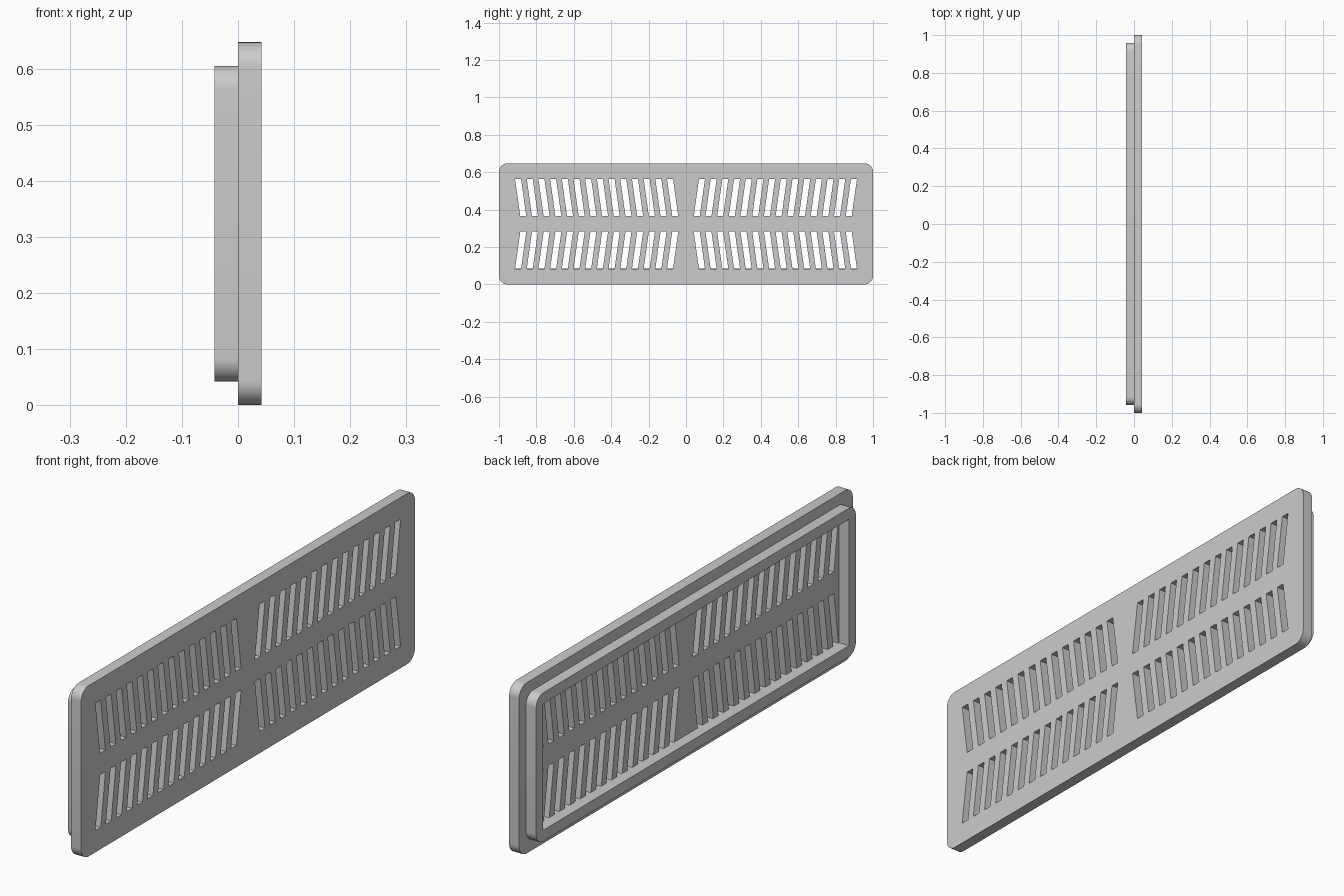
import bpy, bmesh, math

if "Cube" in bpy.data.objects:
    bpy.data.objects.remove(bpy.data.objects["Cube"], do_unlink=True)

THICK = 0.042          # thickness of the plate, the rim and the rim wall
HALF_W, HALF_H = 1.0, 0.3235
MID_Z = HALF_H

grey = bpy.data.materials.new("light grey")
grey.use_nodes = True
grey.diffuse_color = (0.6, 0.6, 0.6, 1)
grey.node_tree.nodes["Principled BSDF"].inputs["Base Color"].default_value = (0.6, 0.6, 0.6, 1)


def rounded_rect(w, h, r, steps=10):
    """Outline of a rectangle with half sizes w, h and corner radius r."""
    pts = []
    for quarter, (sx, sy) in enumerate([(1, 1), (-1, 1), (-1, -1), (1, -1)]):
        for i in range(steps + 1):
            a = (quarter + i / steps) * math.pi / 2
            pts.append((sx * (w - r) + r * math.cos(a), sy * (h - r) + r * math.sin(a)))
    return pts


def panel(name, outlines, x_mid):
    """Upright sheet in the YZ plane: first outline is the edge, the rest are holes."""
    curve = bpy.data.curves.new(name, "CURVE")
    curve.dimensions = "2D"
    curve.fill_mode = "BOTH"
    curve.extrude = THICK / 2
    for pts in outlines:
        spline = curve.splines.new("POLY")
        spline.points.add(len(pts) - 1)
        for point, (u, v) in zip(spline.points, pts):
            point.co = (u, v, 0, 1)
        spline.use_cyclic_u = True
    obj = bpy.data.objects.new(name, curve)
    bpy.context.collection.objects.link(obj)
    obj.location = (x_mid, 0, MID_Z)
    obj.rotation_euler = (math.pi / 2, 0, math.pi / 2)
    bpy.ops.object.select_all(action="DESELECT")
    obj.select_set(True)
    bpy.context.view_layer.objects.active = obj
    bpy.ops.object.convert(target="MESH")
    obj = bpy.context.object
    bm = bmesh.new()
    bm.from_mesh(obj.data)
    bmesh.ops.remove_doubles(bm, verts=bm.verts, dist=1e-5)
    bmesh.ops.recalc_face_normals(bm, faces=bm.faces)
    bm.to_mesh(obj.data)
    bm.free()
    obj.data.materials.clear()
    obj.data.materials.append(grey)
    bpy.ops.object.shade_smooth_by_angle(angle=math.radians(30))
    return obj


# Slanted vent slots, mirrored into four banks
COUNT, PITCH, WIDTH, LEAN = 14, 0.0625, 0.032, 0.028
LOW, HIGH, OUTER = 0.041, 0.241, 0.914
slots = []
for side in (1, -1):
    for level in (1, -1):
        for i in range(COUNT):
            y = OUTER - i * PITCH
            corners = [(y, HIGH), (y - WIDTH, HIGH),
                       (y - WIDTH - LEAN, LOW), (y - LEAN, LOW)]
            slots.append([(side * u, level * v) for u, v in corners])

# Slotted face plate
panel("face_plate", [rounded_rect(HALF_W, HALF_H, 0.045)] + slots, THICK / 2)

# Raised rim behind the plate, with a square-cornered opening
w, h = HALF_W - 2 * THICK, HALF_H - 2 * THICK
opening = [(w, h), (-w, h), (-w, -h), (w, -h)]
panel("rear_rim", [rounded_rect(HALF_W - THICK, HALF_H - THICK, 0.042), opening], -THICK / 2)
